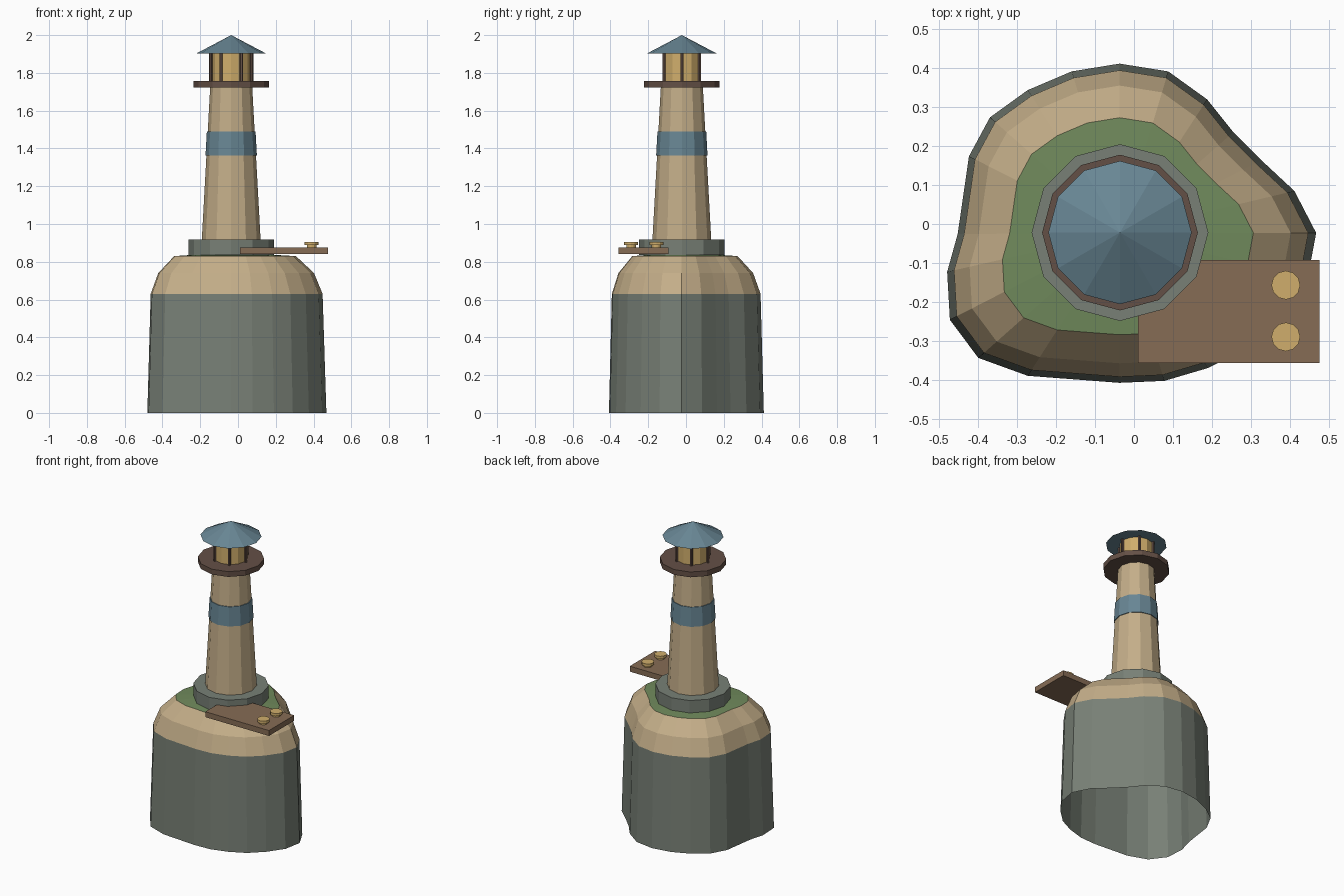
import bpy
import bmesh
import math
from mathutils import Vector

default_cube = bpy.data.objects.get("Cube")
if default_cube:
    bpy.data.objects.remove(default_cube, do_unlink=True)


def make_material(name, red, green, blue):
    """Flat material from display colour values, stored as linear."""
    linear = [(c / 255 / 12.92) if c < 10 else ((c / 255 + 0.055) / 1.055) ** 2.4
              for c in (red, green, blue)]
    material = bpy.data.materials.new(name)
    material.use_nodes = True
    material.diffuse_color = (*linear, 1)
    shader = material.node_tree.nodes["Principled BSDF"]
    shader.inputs["Base Color"].default_value = (*linear, 1)
    return material


stone = make_material("grey stone", 120, 128, 118)
sand = make_material("pale sand", 196, 174, 137)
grass = make_material("grass green", 112, 138, 92)
slate = make_material("slate blue", 104, 134, 148)
dark_wood = make_material("dark wood", 100, 80, 70)
plank_wood = make_material("plank wood", 134, 108, 85)
amber = make_material("amber glass", 208, 174, 108)

AXIS = Vector((-0.036, -0.022))  # shared centre of island and tower


def add_object(name, bm, *materials):
    mesh = bpy.data.meshes.new(name)
    bmesh.ops.recalc_face_normals(bm, faces=bm.faces[:])
    bm.to_mesh(mesh)
    bm.free()
    for material in materials:
        mesh.materials.append(material)
    obj = bpy.data.objects.new(name, mesh)
    bpy.context.collection.objects.link(obj)
    return obj


def add_frustum(name, material, bottom, top, r_bottom, r_top, centre=AXIS, sides=12):
    """Upright prism, taper or cone with a vertex on the x axis."""
    bm = bmesh.new()
    rings = []
    for z, radius in ((bottom, r_bottom), (top, r_top)):
        if radius == 0:
            rings.append([bm.verts.new((*centre, z))] * sides)
            continue
        ring = []
        for i in range(sides):
            a = math.tau * i / sides
            ring.append(bm.verts.new((centre[0] + radius * math.cos(a),
                                      centre[1] + radius * math.sin(a), z)))
        bm.faces.new(ring)
        rings.append(ring)
    low, high = rings
    for i in range(sides):
        j = (i + 1) % sides
        corners = [low[i], low[j], high[j]]
        if r_top:
            corners.append(high[i])
        bm.faces.new(corners)
    return add_object(name, bm, material)


def add_box(name, material, low, high):
    bm = bmesh.new()
    bmesh.ops.create_cube(bm, size=1)
    for v in bm.verts:
        v.co = [(a + b) / 2 + c * (b - a) for a, b, c in zip(low, high, v.co)]
    return add_object(name, bm, material)


# Island: one irregular outline, shrunk ring by ring, open underneath
outline = [
    (0.468, -0.023), (0.412, 0.085), (0.327, 0.164), (0.255, 0.236),
    (0.188, 0.32), (0.088, 0.392), (-0.037, 0.412), (-0.16, 0.392),
    (-0.273, 0.344), (-0.37, 0.274), (-0.424, 0.174), (-0.453, -0.026),
    (-0.48, -0.123), (-0.473, -0.246), (-0.4, -0.344), (-0.273, -0.39),
    (-0.037, -0.408), (0.078, -0.403), (0.19, -0.37), (0.29, -0.32),
    (0.375, -0.24), (0.446, -0.14),
]
levels = [(0, 1), (0.63, 0.96), (0.74, 0.87), (0.83, 0.68)]
bm = bmesh.new()
rings = []
for z, scale in levels:
    rings.append([bm.verts.new((*(AXIS + (Vector(p) - AXIS) * scale), z))
                  for p in outline])
peak = bm.verts.new((*AXIS, 0.85))
count = len(outline)
for i in range(count):
    j = (i + 1) % count
    for k, (low, high) in enumerate(zip(rings, rings[1:])):
        face = bm.faces.new((low[i], low[j], high[j], high[i]))
        face.material_index = min(k, 1)  # stone cliff below, sand above
    bm.faces.new((rings[-1][i], rings[-1][j], peak)).material_index = 2
add_object("island", bm, stone, sand, grass)

# Tower
add_frustum("foundation", stone, 0.835, 0.917, 0.227, 0.227)
add_frustum("tower", sand, 0.91, 1.73, 0.156, 0.111)
add_frustum("tower_band", slate, 1.363, 1.49, 0.136, 0.129)
add_frustum("gallery", dark_wood, 1.722, 1.757, 0.2, 0.2)

# Lantern room and roof
add_frustum("lantern", amber, 1.75, 1.906, 0.1, 0.1)
for i in range(6):
    a = math.tau * i / 6
    spot = AXIS + Vector((math.cos(a), math.sin(a))) * 0.108
    add_frustum(f"lantern_post_{i + 1}", dark_wood, 1.755, 1.906,
                0.009, 0.009, spot, 6)
add_frustum("roof", slate, 1.903, 2.0, 0.184, 0)

# Jetty with two mooring bollards
add_box("jetty", plank_wood, (0.01, -0.357, 0.84), (0.477, -0.092, 0.876))
for side, y in (("front", -0.29), ("back", -0.157)):
    add_frustum(f"{side}_bollard_stem", amber, 0.87, 0.89, 0.025, 0.025, (0.39, y))
    add_frustum(f"{side}_bollard_cap", amber, 0.888, 0.906, 0.037, 0.037, (0.39, y))
